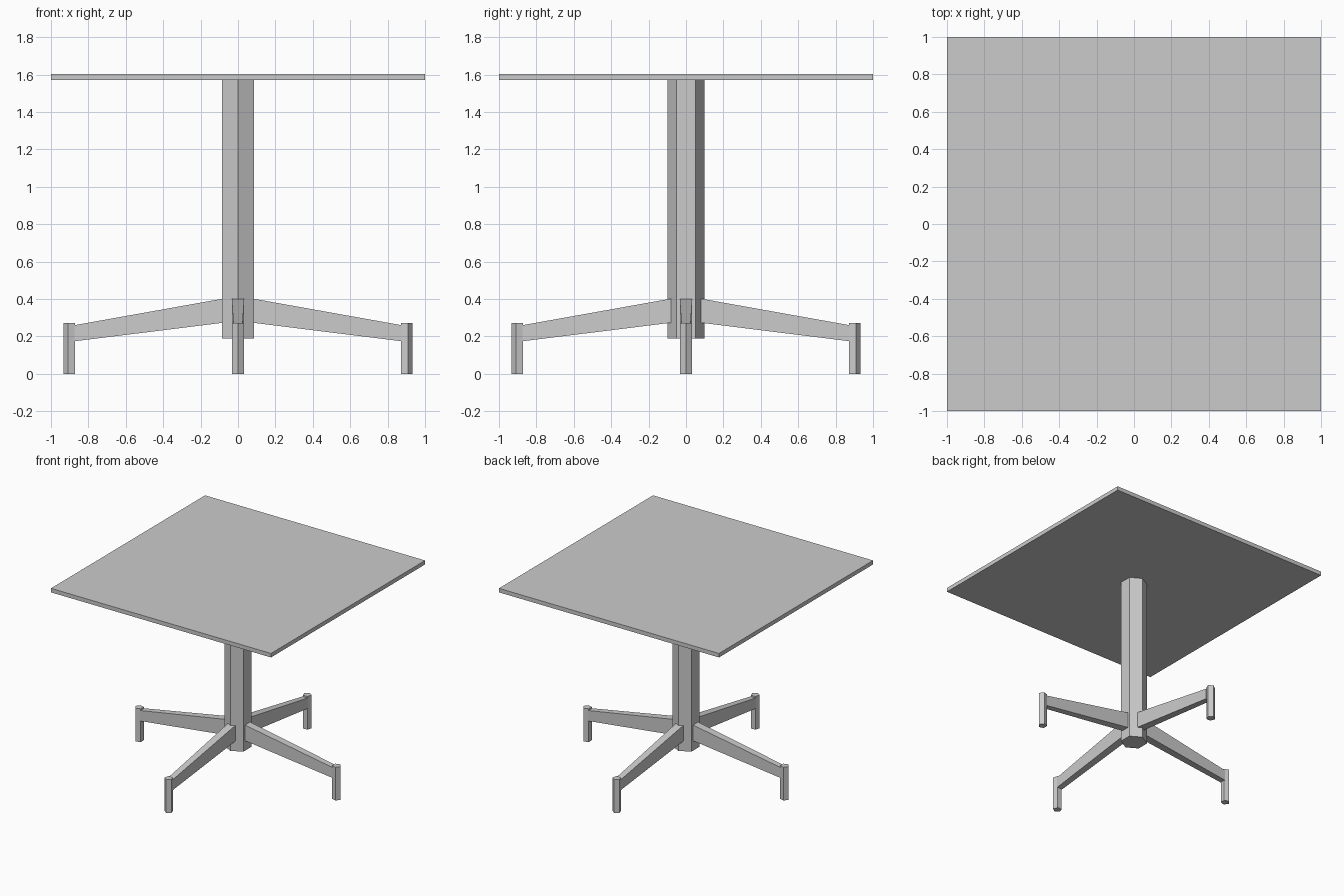
import bpy, bmesh
from math import cos, sin, pi
from mathutils import Matrix

cube = bpy.data.objects.get("Cube")
if cube:
    bpy.data.objects.remove(cube, do_unlink=True)

GREY = (0.6, 0.6, 0.6, 1)
grey = bpy.data.materials.new("light_grey")
grey.use_nodes = True
grey.diffuse_color = GREY
grey.node_tree.nodes["Principled BSDF"].inputs["Base Color"].default_value = GREY


def loft(name, lower, upper, turn=0):
    """Closed solid between two matching loops, turned about z."""
    bm = bmesh.new()
    a = [bm.verts.new(p) for p in lower]
    b = [bm.verts.new(p) for p in upper]
    bm.faces.new(a[::-1])
    bm.faces.new(b)
    n = len(a)
    for i in range(n):
        j = (i + 1) % n
        bm.faces.new((a[i], a[j], b[j], b[i]))
    bmesh.ops.recalc_face_normals(bm, faces=bm.faces)
    bm.transform(Matrix.Rotation(turn, 4, "Z"))
    mesh = bpy.data.meshes.new(name)
    bm.to_mesh(mesh)
    bm.free()
    mesh.materials.append(grey)
    obj = bpy.data.objects.new(name, mesh)
    bpy.context.collection.objects.link(obj)
    return obj


def ring(sides, radius, z, x=0, start=0):
    angles = [start + 2 * pi * i / sides for i in range(sides)]
    return [(x + radius * cos(t), radius * sin(t), z) for t in angles]


def section(x, half, bottom, top):
    return [(x, -half, bottom), (x, half, bottom), (x, half, top), (x, -half, top)]


# Square top
loft("table_top", ring(4, 2 ** 0.5, 1.57, start=pi / 4),
     ring(4, 2 ** 0.5, 1.603, start=pi / 4))

# Hexagonal column with corners at front and back
loft("column", ring(6, 0.1, 0.19, start=pi / 2), ring(6, 0.1, 1.575, start=pi / 2))

# Four tapered arms, each ending in a five-sided foot
for i, side in enumerate(("left", "back", "right", "front")):
    turn = i * pi / 2
    loft(side + "_arm", section(0.08, 0.033, 0.273, 0.402),
         section(0.875, 0.024, 0.174, 0.26), turn)
    loft(side + "_foot", ring(5, 0.034, 0, 0.898), ring(5, 0.034, 0.273, 0.898), turn)
